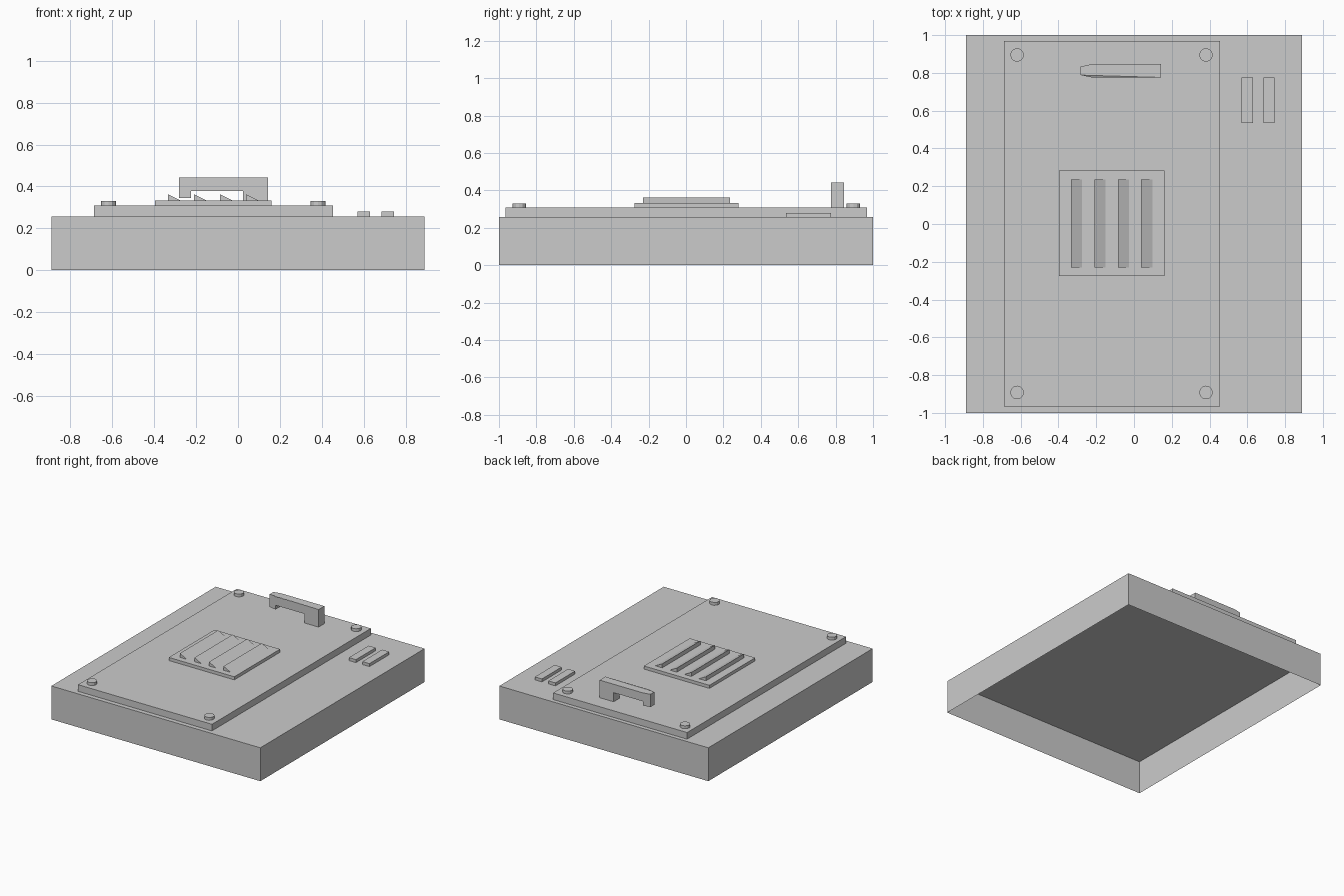
import bpy
import bmesh
from mathutils import Matrix, Vector

cube = bpy.data.objects.get("Cube")
if cube:
    bpy.data.objects.remove(cube, do_unlink=True)

# One plain grey for the whole model
grey = bpy.data.materials.new("plain_grey")
grey.use_nodes = True
grey.diffuse_color = (0.6, 0.6, 0.6, 1)
grey.node_tree.nodes["Principled BSDF"].inputs["Base Color"].default_value = grey.diffuse_color

BASE_TOP, DOOR_TOP, PLATE_TOP = 0.257, 0.308, 0.332


def finish(name, bm, open_bottom=True):
    """Turn a bmesh into an object, leaving the seated underside open."""
    bmesh.ops.recalc_face_normals(bm, faces=bm.faces)
    if open_bottom:
        under = [f for f in bm.faces if f.normal.z < -0.9]
        bmesh.ops.delete(bm, geom=under, context="FACES")
    mesh = bpy.data.meshes.new(name)
    bm.to_mesh(mesh)
    bm.free()
    mesh.materials.append(grey)
    obj = bpy.data.objects.new(name, mesh)
    bpy.context.collection.objects.link(obj)
    return obj


def box(name, x0, x1, y0, y1, z0, z1):
    bm = bmesh.new()
    centre = Vector((x0 + x1, y0 + y1, z0 + z1)) / 2
    size = Matrix.Diagonal((x1 - x0, y1 - y0, z1 - z0, 1))
    bmesh.ops.create_cube(bm, size=1, matrix=Matrix.Translation(centre) @ size)
    return finish(name, bm)


def extrude_profile(points, y0, y1):
    """Extrude an x-z outline along y."""
    bm = bmesh.new()
    face = bm.faces.new([bm.verts.new((x, y0, z)) for x, z in points])
    moved = bmesh.ops.extrude_face_region(bm, geom=[face])["geom"]
    verts = [v for v in moved if isinstance(v, bmesh.types.BMVert)]
    bmesh.ops.translate(bm, verts=verts, vec=(0, y1 - y0, 0))
    return bm


# Hollow base tray, raised door and vent plate
box("base_shell", -0.89, 0.89, -1, 1, 0, BASE_TOP)
box("door_panel", -0.687, 0.454, -0.965, 0.968, BASE_TOP, DOOR_TOP)
box("vent_plate", -0.397, 0.161, -0.275, 0.282, DOOR_TOP, PLATE_TOP)

# Sloping vent louvres
for i in range(4):
    x = -0.334 + i * 0.124
    outline = [(x, PLATE_TOP), (x + 0.06, PLATE_TOP), (x, 0.363)]
    finish(f"vent_louvre_{i + 1}", extrude_profile(outline, -0.23, 0.235))

# Raised bars beside the door
for i in range(2):
    x = 0.57 + i * 0.115
    box(f"side_bar_{i + 1}", x, x + 0.06, 0.535, 0.775, BASE_TOP, 0.28)

# Corner bolts
for side, x in (("right", -0.619), ("left", 0.381)):
    for end, y in (("front", -0.892), ("back", 0.895)):
        bm = bmesh.new()
        bmesh.ops.create_cone(bm, cap_ends=True, segments=12, radius1=0.036,
                              radius2=0.036, depth=0.022,
                              matrix=Matrix.Translation((x, y, DOOR_TOP + 0.011)))
        finish(f"bolt_{end}_{side}", bm)

# Latch handle: full leg on one end, short tapered grip tip on the other
LEG_X, TIP_X, TAPER_X, MID_Y = 0.143, -0.282, -0.224, 0.811
outline = [(LEG_X, DOOR_TOP), (LEG_X, 0.443), (TAPER_X, 0.443), (TIP_X, 0.443),
           (TIP_X, 0.345), (TAPER_X, 0.345), (TAPER_X, 0.378),
           (0.024, 0.378), (0.024, DOOR_TOP)]
bm = extrude_profile(outline, MID_Y - 0.035, MID_Y + 0.035)
for v in bm.verts:
    if v.co.x < TIP_X + 0.01:
        v.co.y = MID_Y + (v.co.y - MID_Y) * 0.65
finish("latch_handle", bm, open_bottom=False)
